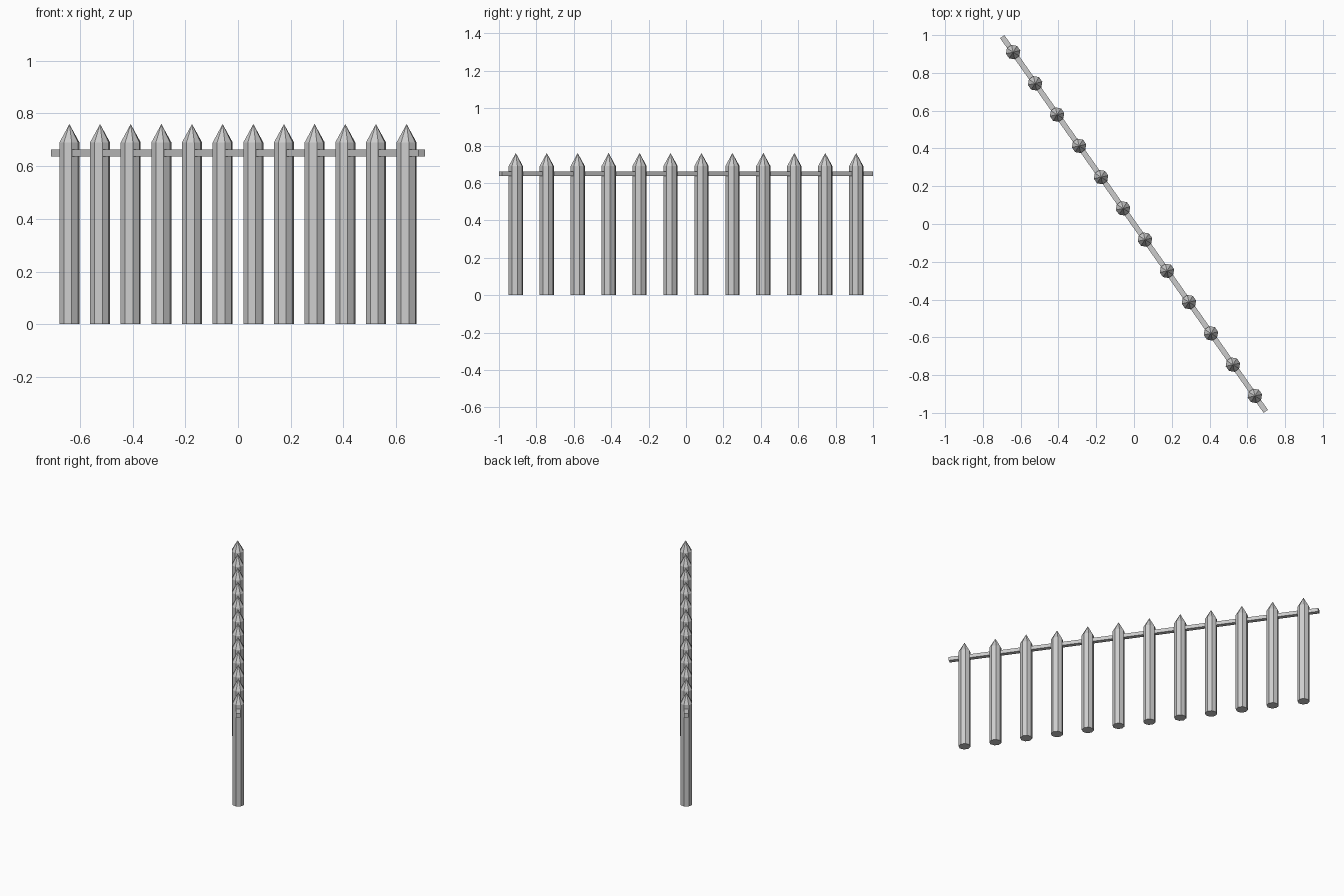
import bpy, bmesh
from math import atan2, cos, sin, pi
from mathutils import Matrix

if "Cube" in bpy.data.objects:
    bpy.data.objects.remove(bpy.data.objects["Cube"])

ANGLE = atan2(-0.91, 0.64)      # fence runs diagonally across the plan
COUNT, HALF_SPAN = 12, 1.1125   # first to last post centre
RADIUS, SHOULDER, TIP = 0.039, 0.69, 0.76
SIDES = 8


def finish(name, bm):
    bmesh.ops.recalc_face_normals(bm, faces=bm.faces)
    mesh = bpy.data.meshes.new(name)
    bm.to_mesh(mesh)
    bm.free()
    obj = bpy.data.objects.new(name, mesh)
    bpy.context.collection.objects.link(obj)
    return obj


# Pointed octagonal post: one flat side faces along the fence
def post(name, x, y):
    bm = bmesh.new()
    angles = [ANGLE + (i + 0.5) * 2 * pi / SIDES for i in range(SIDES)]
    low, high = [[bm.verts.new((RADIUS * cos(a), RADIUS * sin(a), z)) for a in angles]
                 for z in (0, SHOULDER)]
    tip = bm.verts.new((0, 0, TIP))
    bm.faces.new(low[::-1])
    for i in range(SIDES):
        j = (i + 1) % SIDES
        bm.faces.new((low[i], low[j], high[j], high[i]))
        bm.faces.new((high[i], high[j], tip))
    finish(name, bm).location = (x, y, 0)


for k in range(COUNT):
    d = HALF_SPAN * (2 * k / (COUNT - 1) - 1)
    post(f"post_{k + 1}", d * cos(ANGLE), d * sin(ANGLE))

# Square rail running through all the posts
bm = bmesh.new()
bmesh.ops.create_cube(bm, size=1, matrix=Matrix.Diagonal((2.425, 0.028, 0.025, 1)))
rail = finish("rail", bm)
rail.location.z = 0.65
rail.rotation_euler.z = ANGLE
